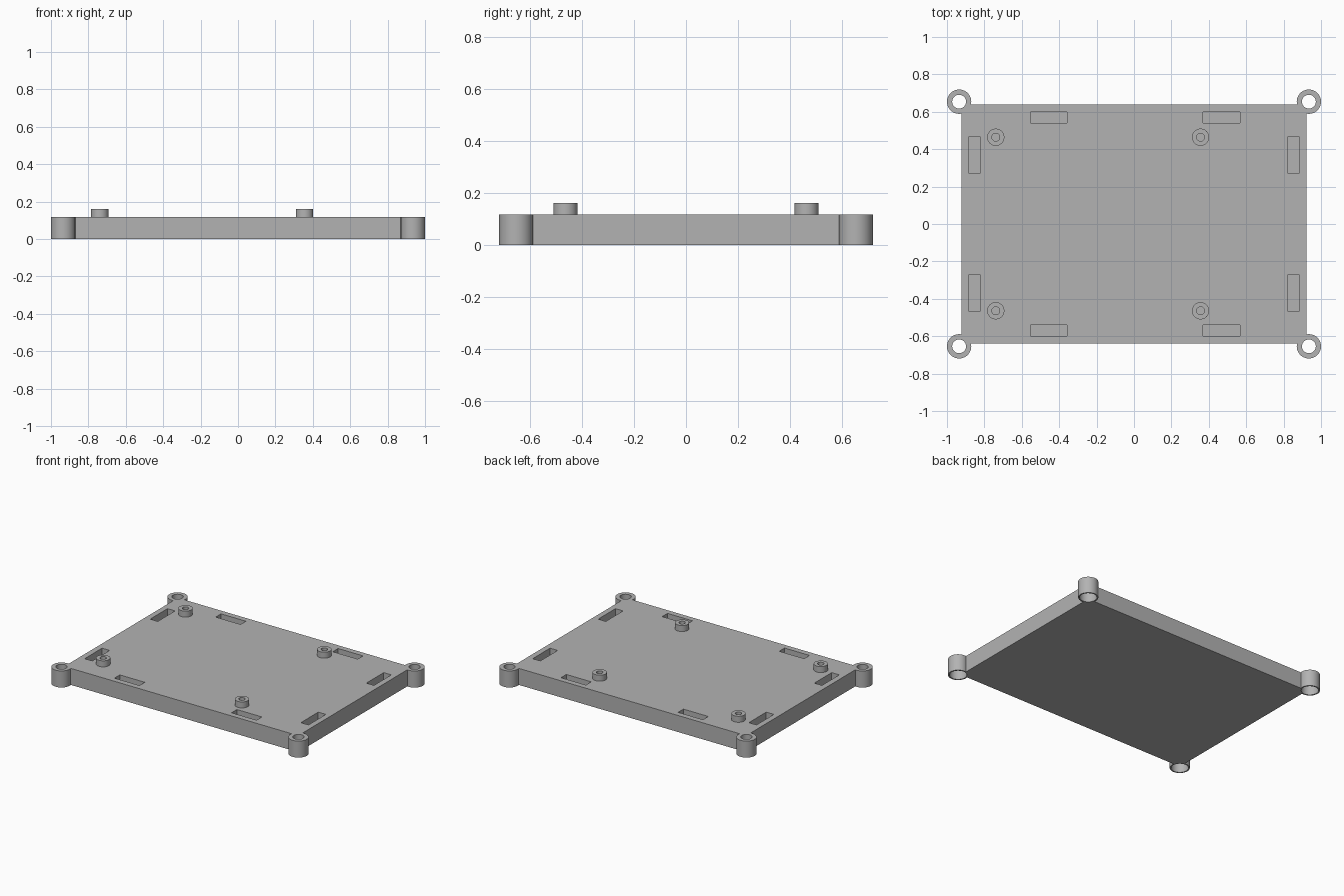
import bpy
import bmesh
import math
from mathutils import Matrix

old = bpy.data.objects.get("Cube")
if old:
    bpy.data.objects.remove(old, do_unlink=True)

HEIGHT = 0.118
POST_TOP = 0.161
SIDES = 48

grey = bpy.data.materials.new("plain grey")
grey.use_nodes = True
colour = (0.45, 0.45, 0.45, 1)
grey.diffuse_color = colour
grey.node_tree.nodes["Principled BSDF"].inputs["Base Color"].default_value = colour


def add_box(bm, x, y, z0, z1, sx, sy):
    place = Matrix.Translation((x, y, (z0 + z1) / 2)) @ Matrix.Diagonal((sx, sy, z1 - z0, 1))
    bmesh.ops.create_cube(bm, size=1, matrix=place)


def add_cylinder(bm, x, y, z0, z1, radius):
    bmesh.ops.create_cone(bm, cap_ends=True, segments=SIDES, radius1=radius, radius2=radius,
                          depth=z1 - z0, matrix=Matrix.Translation((x, y, (z0 + z1) / 2)))


def make_object(name, bm):
    mesh = bpy.data.meshes.new(name)
    bm.to_mesh(mesh)
    bm.free()
    mesh.materials.append(grey)
    obj = bpy.data.objects.new(name, mesh)
    bpy.context.collection.objects.link(obj)
    return obj


def apply_boolean(target, tool, operation):
    mod = target.modifiers.new(operation.lower(), 'BOOLEAN')
    mod.operation = operation
    mod.solver = 'EXACT'
    mod.use_self = True
    mod.object = tool
    bpy.context.view_layer.objects.active = target
    bpy.ops.object.modifier_apply(modifier=mod.name)
    bpy.data.objects.remove(tool, do_unlink=True)


def smooth(obj):
    bpy.ops.object.select_all(action='DESELECT')
    obj.select_set(True)
    bpy.context.view_layer.objects.active = obj
    bpy.ops.object.shade_smooth_by_angle(angle=math.radians(30))


corners = [(sx, sy) for sx in (-1, 1) for sy in (-1, 1)]

# Base plate with round corner lugs
bm = bmesh.new()
add_box(bm, 0, 0, 0, HEIGHT, 1.846, 1.28)
plate = make_object("base_plate", bm)

bm = bmesh.new()
for sx, sy in corners:
    add_cylinder(bm, sx * 0.935, sy * 0.654, 0, HEIGHT, 0.065)
apply_boolean(plate, make_object("corner_lugs", bm), 'UNION')

# Screw holes and blind slots in the top
bm = bmesh.new()
for sx, sy in corners:
    add_cylinder(bm, sx * 0.935, sy * 0.654, -0.1, HEIGHT + 0.1, 0.037)
    add_box(bm, sx * 0.853, sy * 0.369, 0.04, HEIGHT + 0.1, 0.06, 0.196)
    add_box(bm, sx * 0.462 + 0.006, sy * 0.57, 0.04, HEIGHT + 0.1, 0.197, 0.06)
apply_boolean(plate, make_object("hole_cutter", bm), 'DIFFERENCE')

# Wider screw head recesses underneath
bm = bmesh.new()
for sx, sy in corners:
    add_cylinder(bm, sx * 0.935, sy * 0.654, -0.1, 0.07, 0.056)
apply_boolean(plate, make_object("recess_cutter", bm), 'DIFFERENCE')
smooth(plate)


# Hollow mounting posts, each a turned ring profile
def make_post(name, x, y):
    bm = bmesh.new()
    profile = [(0.046, HEIGHT), (0.046, POST_TOP), (0.021, POST_TOP), (0.021, HEIGHT)]
    verts = [bm.verts.new((r, 0, z)) for r, z in profile]
    edges = [bm.edges.new(pair) for pair in zip(verts, verts[1:])]
    bmesh.ops.spin(bm, geom=verts + edges, cent=(0, 0, 0), axis=(0, 0, 1),
                   angle=math.tau, steps=SIDES, use_merge=True)
    bmesh.ops.remove_doubles(bm, verts=bm.verts, dist=0.0001)
    bmesh.ops.recalc_face_normals(bm, faces=bm.faces)
    # Outward check on the flat top ring
    top = max(bm.faces, key=lambda f: f.calc_center_median().z)
    if top.normal.z < 0:
        bmesh.ops.reverse_faces(bm, faces=bm.faces)
    post = make_object(name, bm)
    post.location = (x, y, 0)
    smooth(post)


for side, x in (("right", -0.739), ("left", 0.356)):
    for end, y in (("front", -0.464), ("back", 0.464)):
        make_post(f"{end}_{side}_post", x, y)
